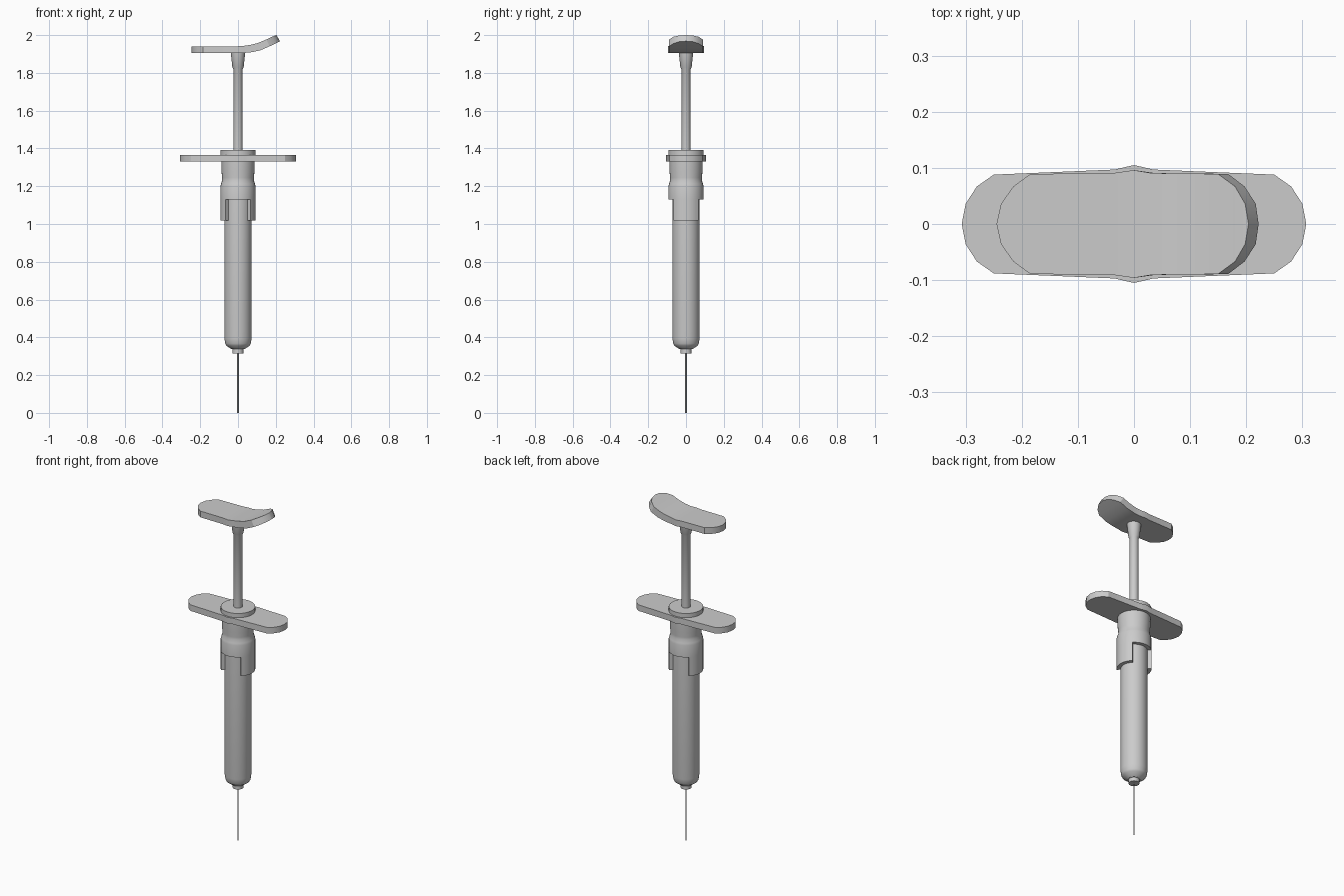
import bpy, bmesh, math

if "Cube" in bpy.data.objects:
    bpy.data.objects.remove(bpy.data.objects["Cube"])

def finish(name, bm):
    bmesh.ops.remove_doubles(bm, verts=bm.verts, dist=1e-5)
    bmesh.ops.recalc_face_normals(bm, faces=bm.faces)
    me = bpy.data.meshes.new(name)
    bm.to_mesh(me)
    bm.free()
    ob = bpy.data.objects.new(name, me)
    bpy.context.collection.objects.link(ob)
    bpy.ops.object.select_all(action='DESELECT')
    ob.select_set(True)
    bpy.context.view_layer.objects.active = ob
    bpy.ops.object.shade_smooth_by_angle(angle=math.radians(32))
    return ob

def lathe(name, profile, segs=32):
    """Revolve (radius, z) points around z; profile starts and ends on the axis."""
    bm = bmesh.new()
    rings = []
    for i in range(segs):
        a = 2 * math.pi * i / segs
        rings.append([bm.verts.new((r * math.cos(a), r * math.sin(a), z)) for r, z in profile])
    bmesh.ops.remove_doubles
    for i in range(segs):
        p, q = rings[i], rings[(i + 1) % segs]
        for k in range(len(profile) - 1):
            bm.faces.new((p[k], q[k], q[k + 1], p[k + 1]))
    return finish(name, bm)

def tab(name, mid, half, r0, r1, z0, z1, segs=8):
    """Curved block spanning an arc of the collar."""
    bm = bmesh.new()
    secs = []
    for i in range(segs + 1):
        a = mid - half + 2 * half * i / segs
        secs.append([bm.verts.new((r * math.cos(a), r * math.sin(a), z))
                     for r, z in ((r0, z0), (r1, z0), (r1, z1), (r0, z1))])
    bridge(bm, secs)
    return finish(name, bm)

def bridge(bm, secs):
    n = len(secs[0])
    for p, q in zip(secs, secs[1:]):
        for k in range(n):
            bm.faces.new((p[k], p[(k + 1) % n], q[(k + 1) % n], q[k]))
    bm.faces.new(secs[0])
    bm.faces.new(secs[-1])

def plate(name, stations):
    """Loft along x; each station is (half width, x top, z top, x bottom, z bottom)."""
    bm = bmesh.new()
    secs = [[bm.verts.new(c) for c in ((xb, -w, zb), (xb, w, zb), (xt, w, zt), (xt, -w, zt))]
            for w, xt, zt, xb, zb in stations]
    bridge(bm, secs)
    return finish(name, bm)

# needle and barrel
lathe("needle", [(0, 0), (.004, 0), (.004, .33), (0, .33)], 12)
lathe("needle_hub", [(0, .315), (.029, .315), (.029, .345), (0, .345)])
lathe("barrel", [(0, .337), (.034, .337), (.062, .356), (.068, .367), (.072, .395),
                 (.072, 1.2), (0, 1.2)])

# collar with two hanging side tabs
lathe("collar", [(0, 1.13), (.093, 1.13), (.093, 1.2), (.09, 1.212), (.084, 1.23),
                 (.084, 1.245), (.087, 1.275), (.088, 1.34), (0, 1.34)])
for side, mid in (("right", 0), ("left", math.pi)):
    tab("collar_tab_" + side, mid, math.pi / 4, .072, .093, 1.018, 1.13)
lathe("collar_cap", [(0, 1.36), (.093, 1.36), (.093, 1.391), (0, 1.391)])

# finger flange
half = [(.105, 0), (.097, .035), (.088, .25), (.067, .28), (.036, .3), (.0002, .307)]
outline = [(w, -x) for w, x in reversed(half[1:])] + half
plate("finger_flange", [(w, x, 1.366, x, 1.33) for w, x in outline])

# plunger rod with flared head
lathe("plunger_rod", [(0, 1.38), (.024, 1.38), (.024, 1.82), (.03, 1.83), (.038, 1.907), (0, 1.907)])

# thumb rest with upturned end
plate("thumb_rest", [
    (.0002, -.245, 1.941, -.245, 1.904), (.036, -.237, 1.941, -.237, 1.904),
    (.067, -.215, 1.941, -.215, 1.904), (.089, -.185, 1.941, -.185, 1.904),
    (.091, -.035, 1.941, -.035, 1.904), (.096, 0, 1.941, 0, 1.904),
    (.091, .03, 1.943, .035, 1.906), (.09, .065, 1.948, .075, 1.91),
    (.09, .105, 1.958, .12, 1.92), (.089, .15, 1.977, .168, 1.941),
    (.067, .18, 1.991, .197, 1.955), (.036, .198, 1.998, .217, 1.965),
    (.0002, .204, 2.0, .222, 1.968)])
